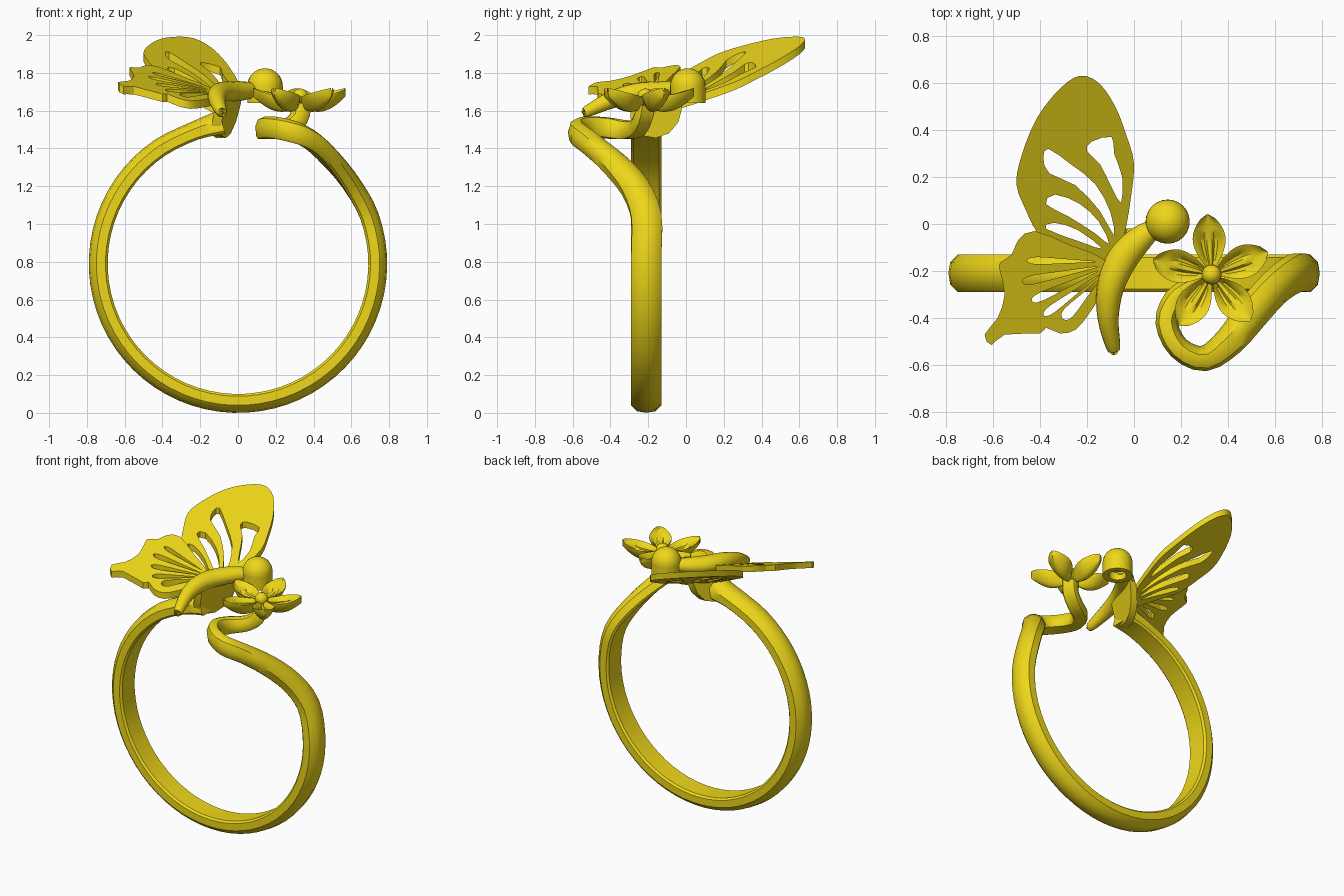
import bpy, bmesh
from math import sin, cos, pi, radians
from mathutils import Vector

if "Cube" in bpy.data.objects:
    bpy.data.objects.remove(bpy.data.objects["Cube"])

gold = bpy.data.materials.new("gold")
gold.diffuse_color = (0.86, 0.68, 0.01, 1)
gold.use_nodes = True
gold.node_tree.nodes["Principled BSDF"].inputs["Base Color"].default_value = gold.diffuse_color


def finish(name, bm, angle=35):
    bmesh.ops.remove_doubles(bm, verts=bm.verts, dist=0.0004)
    bmesh.ops.recalc_face_normals(bm, faces=bm.faces)
    me = bpy.data.meshes.new(name)
    bm.to_mesh(me)
    bm.free()
    me.materials.append(gold)
    ob = bpy.data.objects.new(name, me)
    bpy.context.collection.objects.link(ob)
    bpy.ops.object.select_all(action='DESELECT')
    ob.select_set(True)
    bpy.context.view_layer.objects.active = ob
    bpy.ops.object.shade_smooth_by_angle(angle=radians(angle))
    return ob


def loft(name, rings, angle=35):
    """Skin a list of equal-length rings and cap both ends."""
    bm = bmesh.new()
    rows = [[bm.verts.new(p) for p in r] for r in rings]
    n = len(rows[0])
    for a, b in zip(rows, rows[1:]):
        for i in range(n):
            j = (i + 1) % n
            bm.faces.new((a[i], a[j], b[j], b[i]))
    bm.faces.new(rows[0])
    bm.faces.new(rows[-1])
    return finish(name, bm, angle)


def smooth(pts, sub, cyclic=False):
    """Catmull-Rom through tuples of any length."""
    n, out = len(pts), []
    get = (lambda i: pts[i % n]) if cyclic else (lambda i: pts[max(0, min(n - 1, i))])
    for i in range(n if cyclic else n - 1):
        p, q, r, s = (get(i + k) for k in (-1, 0, 1, 2))
        for k in range(sub):
            t = k / sub
            out.append(tuple(0.5 * (2*b + (c - a)*t + (2*a - 5*b + 4*c - d)*t*t + (3*b - a - 3*c + d)*t**3)
                             for a, b, c, d in zip(p, q, r, s)))
    return out if cyclic else out + [pts[-1]]


def sweep(name, path, profile, angle=35):
    """Path rows: x, y, z, normal xyz, width, thickness."""
    rings = []
    for i, row in enumerate(path):
        c = Vector(row[:3])
        t = (Vector(path[min(i + 1, len(path) - 1)][:3]) - Vector(path[max(i - 1, 0)][:3])).normalized()
        nrm = Vector(row[3:6])
        nrm = (nrm - t * nrm.dot(t)).normalized()
        side = t.cross(nrm)
        rings.append([c + side * (u * row[6]) + nrm * (v * row[7]) for u, v in profile])
    return loft(name, rings, angle)


# Ring band: circular hoop flowing into the swirl that carries the flower
band = [(-0.085, -0.21, 1.54, 0, 0, 1, 0.16, 0.13)]
for d in range(108, 382, 16):
    a = radians(d)
    band.append((0.74 * cos(a), -0.21, 0.79 + 0.74 * sin(a), cos(a), 0, sin(a), 0.16, 0.10))
band += [
    (0.61, -0.27, 1.20, 0.8, 0, 0.6, 0.15, 0.10),
    (0.51, -0.38, 1.33, 0.6, 0, 0.8, 0.14, 0.10),
    (0.41, -0.50, 1.43, 0.3, -0.1, 1, 0.12, 0.10),
    (0.30, -0.575, 1.49, 0, -0.2, 1, 0.10, 0.11),
    (0.19, -0.53, 1.515, -0.1, -0.1, 1, 0.09, 0.11),
    (0.137, -0.42, 1.51, -0.1, 0, 1, 0.09, 0.11),
    (0.17, -0.32, 1.50, 0, 0, 1, 0.09, 0.10),
    (0.25, -0.265, 1.51, -0.2, -0.1, 1, 0.09, 0.09),
    (0.315, -0.235, 1.56, -0.7, -0.4, 0.5, 0.09, 0.09),
    (0.33, -0.215, 1.63, -0.9, -0.4, 0.1, 0.09, 0.09)]
D_PROFILE = [(-.42, -.5), (.42, -.5), (.5, -.38), (.5, .1), (.3, .42), (0, .5), (-.3, .42), (-.5, .1), (-.5, -.38)]
sweep("ring_band", smooth(band, 3), D_PROFILE, 40)

# Butterfly body: tapered arched tube
ROUND = [(0.5 * cos(k * pi / 8), 0.5 * sin(k * pi / 8)) for k in range(16)]
body = [(-0.085, -0.54, 1.59, 0, 0, 1, 0.03, 0.03), (-0.088, -0.525, 1.595, 0, 0, 1, 0.06, 0.06),
        (-0.11, -0.40, 1.655, 0, 0, 1, 0.09, 0.09), (-0.10, -0.27, 1.69, 0, 0, 1, 0.115, 0.11),
        (-0.05, -0.15, 1.70, 0, 0, 1, 0.13, 0.11), (0.03, -0.06, 1.705, 0, 0, 1, 0.11, 0.10),
        (0.10, -0.01, 1.71, 0, 0, 1, 0.07, 0.07)]
sweep("butterfly_body", smooth(body, 4), ROUND)

# Butterfly head: domed cup, hollow underneath
head = [(0.094 * sin(a), 1.73 + 0.094 * cos(a)) for a in (radians(d) for d in range(1, 91, 11))]
head += [(0.094, 1.73), (0.094, 1.64), (0.055, 1.64), (0.05, 1.69), (0.002, 1.70)]
loft("butterfly_head", [[(0.143 + r * cos(k * pi / 12), 0.01 + r * sin(k * pi / 12), z) for k in range(24)]
                        for r, z in head])

# Support plate joining the body to the band end
plate = [(-.30, 1.66), (-.29, 1.52), (-.25, 1.47), (-.16, 1.455), (-.09, 1.48), (-.04, 1.54), (-.02, 1.62), (-.02, 1.67)]
loft("body_support", [[(x + 0.3 * (y + 0.2) + 0.2 * (z - 1.46), y, z) for y, z in plate] for x in (-0.125, -0.075)])


# Wings: pierced flat outlines, tilted onto a sloping plane
def slit(x0, y0, x1, y1, w):
    d = Vector((x1 - x0, y1 - y0))
    s = Vector((-d.y, d.x)).normalized() * w
    o = Vector((x0, y0))
    return [tuple(o + d * t + s * k) for t, k in
            ((0, .5), (.15, 1), (.55, .6), (1, .12), (1, -.12), (.55, -.6), (.15, -1), (0, -.5))]


def wing(name, outline, holes, plane, sub):
    cu = bpy.data.curves.new(name + "_outline", 'CURVE')
    cu.dimensions, cu.fill_mode, cu.extrude = '2D', 'BOTH', 0.021
    for loop, n in [(outline, sub)] + [(h, 2) for h in holes]:
        pts = smooth(loop, n, True)
        sp = cu.splines.new('POLY')
        sp.points.add(len(pts) - 1)
        for p, (x, y) in zip(sp.points, pts):
            p.co = (x, y, 0, 1)
        sp.use_cyclic_u = True
    tmp = bpy.data.objects.new(name + "_tmp", cu)
    bpy.context.collection.objects.link(tmp)
    me = bpy.data.meshes.new_from_object(tmp.evaluated_get(bpy.context.evaluated_depsgraph_get()))
    bm = bmesh.new()
    bm.from_mesh(me)
    bpy.data.objects.remove(tmp)
    c, a, b = plane
    for v in bm.verts:
        v.co.z += c + a * v.co.x + b * v.co.y
    finish(name, bm, 30)


upper = [(0, .255), (-.03, .37), (-.08, .50), (-.15, .60), (-.23, .63), (-.315, .575), (-.41, .455), (-.475, .30),
         (-.50, .17), (-.46, .06), (-.415, -.03), (-.36, -.07), (-.27, -.11), (-.145, -.17), (-.08, -.16),
         (-.04, -.04), (-.015, .10)]
upper_holes = [
    [(-.20, .31), (-.18, .35), (-.095, .37), (-.085, .30), (-.05, .20), (-.055, .09), (-.095, .155), (-.145, .255)],
    [(-.385, .28), (-.365, .32), (-.27, .255), (-.165, .17), (-.10, .05), (-.085, -.05), (-.145, .055),
     (-.25, .165), (-.36, .215)],
    [(-.375, .085), (-.335, .125), (-.23, .085), (-.15, .01), (-.105, -.085), (-.165, -.04), (-.275, .03)],
    [(-.375, -.02), (-.34, .005), (-.24, -.025), (-.135, -.105), (-.23, -.075)]]
wing("upper_wing", upper, upper_holes, (1.63, -0.37, 0.39), 3)

lower = [(-.42, -.03), (-.49, -.065), (-.52, -.13), (-.57, -.165), (-.57, -.20), (-.55, -.30), (-.58, -.40),
         (-.635, -.47), (-.605, -.515), (-.55, -.47), (-.40, -.465), (-.375, -.44), (-.315, -.465), (-.25, -.45),
         (-.19, -.38), (-.125, -.27), (-.11, -.16), (-.27, -.09)]
lower_holes = [slit(-.45, -.155, -.18, -.16, .015), slit(-.47, -.245, -.17, -.185, .018),
               slit(-.43, -.325, -.165, -.205, .018), slit(-.38, -.385, -.16, -.225, .017),
               slit(-.30, -.40, -.155, -.245, .024)]
wing("lower_wing", lower, lower_holes, (1.706, -0.274, 0.319), 2)


# Flower: five cupped petals with veined grooves, and a bead centre
CENTRE = Vector((0.33, -0.215, 0))


def petal(index):
    ang = radians(94 + 72 * index)
    across = [-1, -.75, -.5, -.3, -.15, 0, .15, .3, .5, .75, 1]
    rings = []
    for k in range(13):
        u = k / 12
        half = 0.012 + 0.058 * sin(pi * u ** 1.15) ** 0.85 if u < 1 else 0.003
        base = 1.655 + 0.045 * u * u
        thick = 0.05 * sin(pi * min(1, 0.15 + 0.8 * u)) + 0.01
        groove = 0.018 if 2 <= k <= 7 else 0
        top = [(v, base + 0.02 * v * v - (groove if abs(v) in (.3, .5) else 0)) for v in across]
        low = [(v, base + 0.02 * v * v - 0.008 - thick * (1 - v * v)) for v in reversed(across)]
        r = 0.02 + 0.237 * u
        rings.append([CENTRE + Vector((r * cos(ang) - v * half * sin(ang), r * sin(ang) + v * half * cos(ang), z))
                      for v, z in top + low])
    loft(f"petal_{index + 1}", rings, 40)


for i in range(5):
    petal(i)

bm = bmesh.new()
bmesh.ops.create_uvsphere(bm, u_segments=20, v_segments=12, radius=0.042)
bmesh.ops.translate(bm, verts=bm.verts, vec=CENTRE + Vector((0, 0, 1.675)))
finish("flower_centre", bm)
